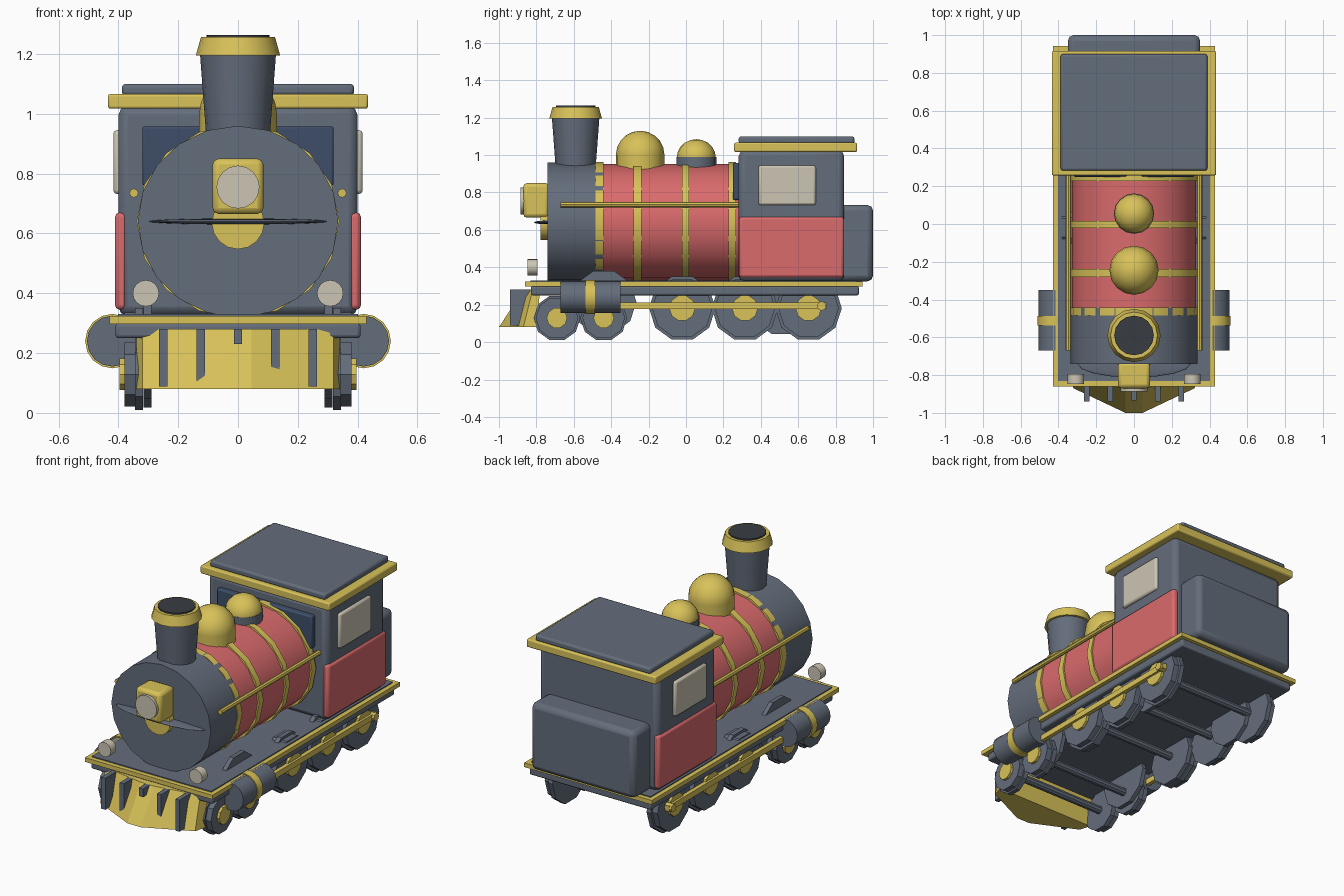
import bpy, bmesh
from math import pi

cube = bpy.data.objects.get("Cube")
if cube:
    bpy.data.objects.remove(cube, do_unlink=True)


def material(name, rgb):
    m = bpy.data.materials.new(name)
    m.use_nodes = True
    m.diffuse_color = (*rgb, 1)
    m.node_tree.nodes["Principled BSDF"].inputs["Base Color"].default_value = (*rgb, 1)
    return m


SLATE = material("slate", (0.127, 0.153, 0.198))
GOLD = material("brass", (0.69, 0.54, 0.10))
RED = material("coral red", (0.70, 0.145, 0.15))
CREAM = material("cream", (0.60, 0.56, 0.45))
NAVY = material("navy glass", (0.048, 0.076, 0.141))
SOOT = material("soot", (0.04, 0.045, 0.055))


def finish(name, mat):
    ob = bpy.context.object
    ob.name = name
    ob.data.materials.append(mat)
    bpy.ops.object.shade_smooth_by_angle(angle=pi / 6)
    return ob


def box(name, mat, x, y, z, bevel=0.0):
    """Box from (min, max) pairs on each axis."""
    bpy.ops.mesh.primitive_cube_add(size=1, location=[sum(r) / 2 for r in (x, y, z)])
    ob = bpy.context.object
    size = [r[1] - r[0] for r in (x, y, z)]
    for v in ob.data.vertices:
        v.co = [c * s for c, s in zip(v.co, size)]
    if bevel:
        mod = ob.modifiers.new("Bevel", 'BEVEL')
        mod.width, mod.segments = bevel, 2
    return finish(name, mat)


def cyl(name, mat, axis, span, center, r, n=16, r2=None, squash=1.0):
    """Cylinder or cone along an axis; center gives the other two coordinates in order."""
    loc = list(center)
    loc.insert("xyz".index(axis), sum(span) / 2)
    rot = {"x": (0, pi / 2, 0), "y": (-pi / 2, 0, 0), "z": (0, 0, 0)}[axis]
    bpy.ops.mesh.primitive_cone_add(vertices=n, radius1=r, radius2=r if r2 is None else r2,
                                    depth=span[1] - span[0], location=loc, rotation=rot)
    bpy.context.object.scale.y = squash
    return finish(name, mat)


def ball(name, mat, loc, scale):
    bpy.ops.mesh.primitive_uv_sphere_add(segments=16, ring_count=10, radius=1, location=loc)
    bpy.context.object.scale = scale
    return finish(name, mat)


def sided(s, lo, hi):
    return (lo, hi) if s > 0 else (-hi, -lo)


AXIS = (0, 0.64)

# Boiler, smokebox and brass bands
cyl("boiler", RED, "y", (-0.45, 0.29), AXIS, 0.328, 20, squash=0.95)
cyl("smokebox", SLATE, "y", (-0.74, -0.445), AXIS, 0.335, 20, squash=0.955)
for i, (a, b) in enumerate([(-0.485, -0.442), (-0.28, -0.238), (-0.022, 0.016), (0.228, 0.268)]):
    cyl(f"boiler_band_{i + 1}", GOLD, "y", (a, b), AXIS, 0.339, 16, squash=0.955)

# Smokebox front: visor, badge disc, headlight
ball("visor", SLATE, (0, -0.74, 0.64), (0.3, 0.073, 0.01))
cyl("front_disc", GOLD, "y", (-0.778, -0.73), (0, 0.635), 0.088)
box("headlight_case", GOLD, (-0.085, 0.085), (-0.87, -0.73), (0.665, 0.85), 0.02)
cyl("headlight_lens", CREAM, "y", (-0.886, -0.86), (0, 0.755), 0.072)

# Chimney
cyl("chimney", SLATE, "z", (0.92, 1.2), (0, -0.59), 0.106, 16, 0.127)
cyl("chimney_rim", GOLD, "z", (1.195, 1.256), (0, -0.59), 0.141, 16, 0.124)
cyl("chimney_mouth", SOOT, "z", (1.25, 1.264), (0, -0.59), 0.105)

# Domes
cyl("front_dome_base", GOLD, "z", (0.9, 1.0), (0, -0.245), 0.13)
ball("front_dome", GOLD, (0, -0.245, 1.0), (0.13, 0.13, 0.13))
cyl("rear_dome_base", SLATE, "z", (0.9, 0.99), (0, 0.055), 0.107)
ball("rear_dome", GOLD, (0, 0.055, 0.985), (0.105, 0.105, 0.1))

# Cab, roof and rear bunker
box("cab", SLATE, (-0.4, 0.4), (0.282, 0.845), (0.325, 1.025), 0.03)
box("cab_front_window", NAVY, (-0.32, 0.32), (0.25, 0.3), (0.76, 0.958), 0.008)
box("roof_trim", GOLD, (-0.435, 0.435), (0.257, 0.915), (1.017, 1.066), 0.008)
box("roof", SLATE, (-0.388, 0.388), (0.282, 0.9), (1.06, 1.1), 0.012)
box("bunker", SLATE, (-0.35, 0.35), (0.8, 1.0), (0.325, 0.733), 0.03)

# Deck
box("deck_trim", GOLD, (-0.43, 0.43), (-0.86, 0.943), (0.298, 0.324))
box("deck", SLATE, (-0.402, 0.402), (-0.832, 0.915), (0.3, 0.33))
box("underframe", SLATE, (-0.41, 0.41), (-0.83, 0.925), (0.25, 0.299), 0.01)

# Cowcatcher: a wedge whose foot reaches forward
bm = bmesh.new()
foot = [(-0.34, -0.8), (-0.32, -0.87), (-0.045, -1), (0.045, -1), (0.32, -0.87), (0.34, -0.8)]
head = [(-0.34, -0.78), (-0.32, -0.82), (-0.045, -0.87), (0.045, -0.87), (0.32, -0.82), (0.34, -0.78)]
low = [bm.verts.new((x, y, 0.08)) for x, y in foot]
top = [bm.verts.new((x, y, 0.28)) for x, y in head]
bm.faces.new(low)
bm.faces.new(top)
for i in range(6):
    j = (i + 1) % 6
    bm.faces.new((low[i], low[j], top[j], top[i]))
bmesh.ops.recalc_face_normals(bm, faces=bm.faces)
mesh = bpy.data.meshes.new("cowcatcher")
bm.to_mesh(mesh)
bm.free()
mesh.materials.append(GOLD)
bpy.context.collection.objects.link(bpy.data.objects.new("cowcatcher", mesh))
for x in (-0.25, -0.125, 0.125, 0.25):
    box("cowcatcher_bar", SLATE, (x - 0.014, x + 0.014), (-0.94, -0.8), (0.088, 0.28))
box("coupling", SLATE, (-0.014, 0.014), (-0.935, -0.85), (0.23, 0.28))

# Axle positions as (y, radius, hub radius)
WHEELS = [(-0.69, 0.125, 0.055), (-0.44, 0.125, 0.055),
          (-0.02, 0.178, 0.07), (0.315, 0.178, 0.07), (0.655, 0.178, 0.07)]
for y, r, hub in WHEELS:
    cyl("axle", SLATE, "x", (-0.33, 0.33), (y, r + 0.005), 0.025, 10)

# Everything that repeats on both sides
for s, side in ((1, "left"), (-1, "right")):
    box(f"{side}_cab_panel", RED, sided(s, 0.37, 0.411), (0.283, 0.845), (0.345, 0.67), 0.015)
    box(f"{side}_cab_window", CREAM, sided(s, 0.38, 0.417), (0.388, 0.694), (0.732, 0.945), 0.012)
    cyl(f"{side}_handrail", GOLD, "y", (-0.67, 0.285), (s * 0.348, 0.735), 0.015, 8)
    cyl(f"{side}_marker_lamp", CREAM, "y", (-0.847, -0.795), (s * 0.308, 0.4), 0.044)
    cyl(f"{side}_cylinder", SLATE, "y", (-0.67, -0.35), (s * 0.42, 0.24), 0.085)
    cyl(f"{side}_cylinder_band", GOLD, "y", (-0.537, -0.487), (s * 0.42, 0.24), 0.091)
    for y, r, hub in WHEELS:
        c = (y, r + 0.004)
        cyl(f"{side}_wheel_flange", SLATE, "x", sided(s, 0.317, 0.345), c, r, 10)
        cyl(f"{side}_wheel", SLATE, "x", sided(s, 0.34, 0.38), c, r * 0.91, 10)
        cyl(f"{side}_hub", GOLD, "x", sided(s, 0.37, 0.396), c, hub, 10)
    box(f"{side}_drive_rod", GOLD, sided(s, 0.385, 0.41), (-0.36, 0.75), (0.176, 0.211))
    cyl(f"{side}_rod_pin", GOLD, "x", sided(s, 0.38, 0.425), (0.725, 0.193), 0.025, 8)
    # Inner discs that rise through the deck
    for y, z, r in ((-0.44, 0.215, 0.175), (-0.02, 0.18, 0.17), (0.51, 0.2, 0.165)):
        cyl(f"{side}_inner_disc", SLATE, "x", sided(s, 0.29, 0.316), (y, z), r, 10)
